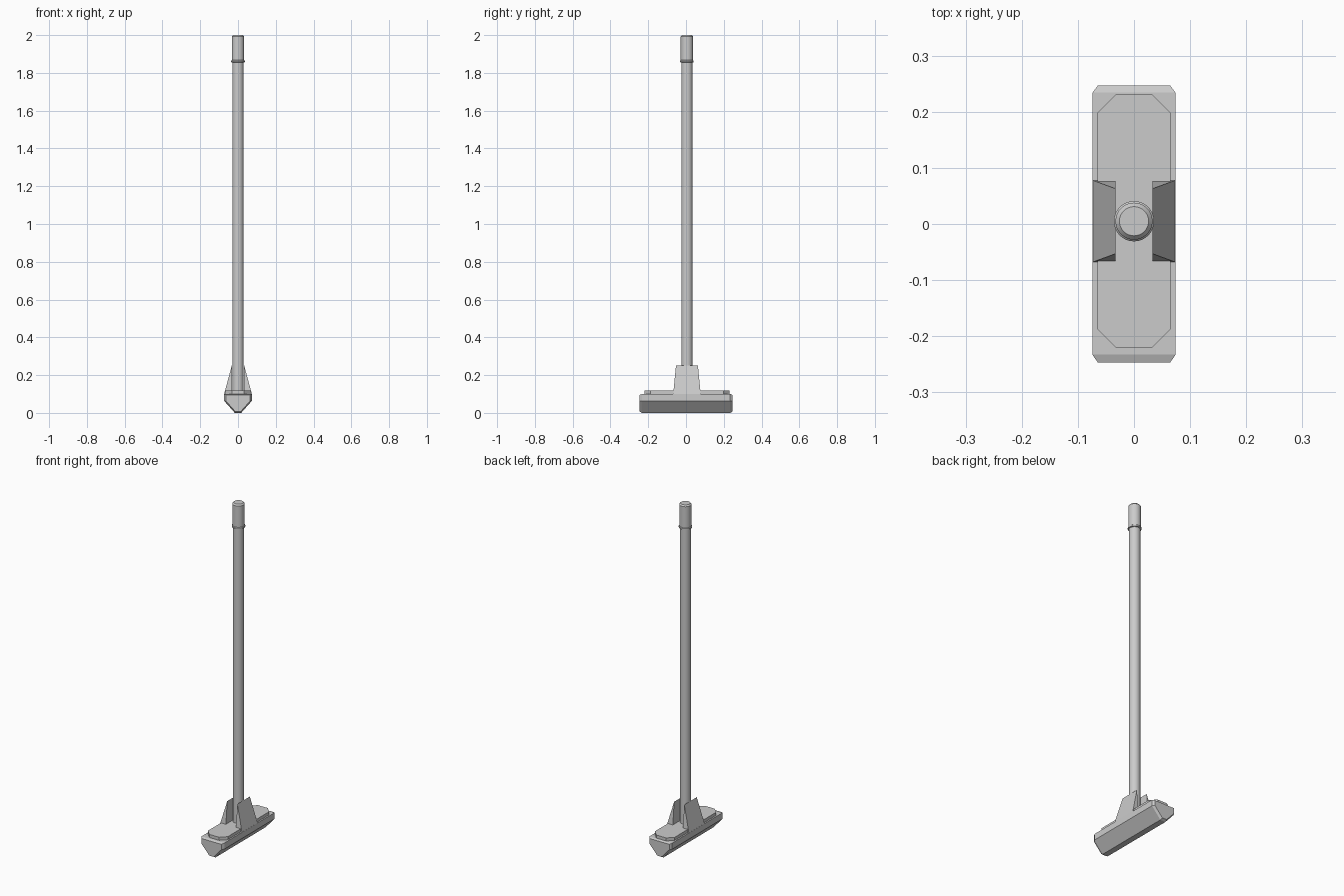
import bpy, bmesh, math

if "Cube" in bpy.data.objects:
    bpy.data.objects.remove(bpy.data.objects["Cube"])

CY = 0.005  # pole axis offset in y


def make(name, verts, faces):
    me = bpy.data.meshes.new(name)
    me.from_pydata(verts, [], faces)
    bm = bmesh.new()
    bm.from_mesh(me)
    bmesh.ops.recalc_face_normals(bm, faces=bm.faces)
    bm.to_mesh(me)
    bm.free()
    ob = bpy.data.objects.new(name, me)
    bpy.context.collection.objects.link(ob)
    return ob


def loft(name, rings):
    """Skin a list of equal-length closed rings and cap both ends."""
    n = len(rings[0])
    faces = [[r * n + i, r * n + (i + 1) % n, (r + 1) * n + (i + 1) % n, (r + 1) * n + i]
             for r in range(len(rings) - 1) for i in range(n)]
    faces += [list(range(n)), [(len(rings) - 1) * n + i for i in range(n)]]
    return make(name, [v for ring in rings for v in ring], faces)


def turned(name, profile, sides=32):
    """Round part from (radius, z) pairs, smooth around the axis."""
    rings = [[(r * math.cos(2 * math.pi * i / sides), CY + r * math.sin(2 * math.pi * i / sides), z)
              for i in range(sides)] for r, z in profile]
    ob = loft(name, rings)
    bpy.context.view_layer.objects.active = ob
    ob.select_set(True)
    bpy.ops.object.shade_smooth_by_angle(angle=math.radians(30))
    ob.select_set(False)
    return ob


# Foot: V-bottomed bar along y with chamfered ends
section = [(0.074, 0.10), (-0.074, 0.10), (-0.074, 0.064), (-0.017, 0.0), (0.017, 0.0), (0.074, 0.064)]


def foot_ring(y, s):
    return [(x * s, y, 0.06 + (z - 0.06) * s) for x, z in section]


loft("foot", [foot_ring(-0.247, 0.87), foot_ring(-0.233, 1), foot_ring(0.234, 1), foot_ring(0.247, 0.87)])

# Raised plate with cut corners
px, py, c = 0.065, 0.226, 0.033
outline = [(px, py - c), (px - c, py), (c - px, py), (-px, py - c),
           (-px, c - py), (c - px, -py), (px - c, -py), (px, c - py)]
loft("top_plate", [[(x, y + CY, z) for x, y in outline] for z in (0.095, 0.118)])

# Wedge fins either side of the pole
for side, label in ((-1, "left"), (1, "right")):
    xo, xi = side * 0.074, side * 0.033
    loft(label + "_fin", [
        [(xo, CY + s * 0.073, 0.098), (xi, CY + s * 0.073, 0.098), (xi, CY + s * 0.058, 0.25)]
        for s in (-1, 1)])

# Pole, collar and cap
turned("pole", [(0.03, 0.10), (0.03, 1.87)])
turned("collar", [(0.03, 1.855), (0.036, 1.857), (0.036, 1.864), (0.032, 1.868)])
turned("cap", [(0.033, 1.862), (0.033, 1.992), (0.026, 2.0)])
